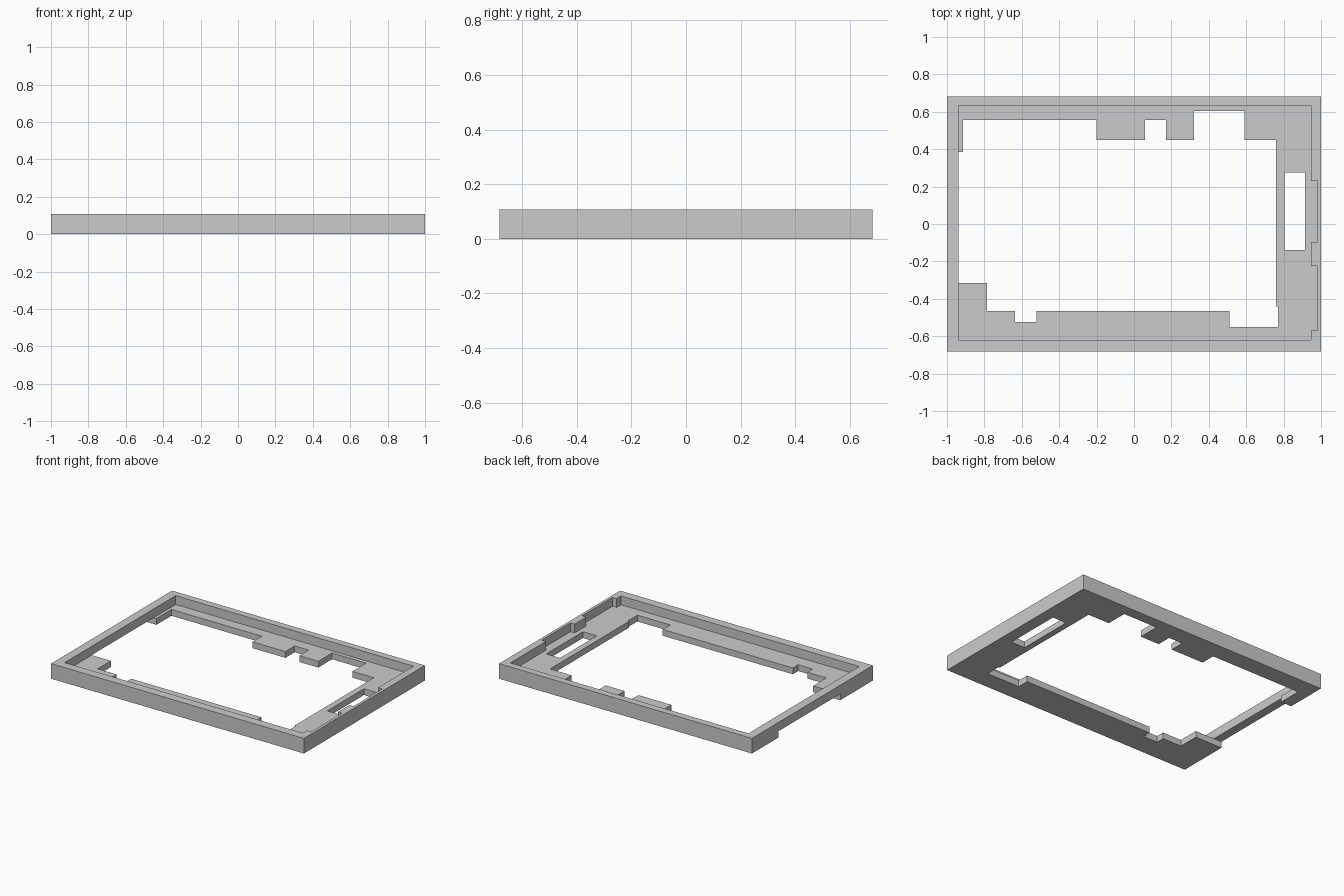
import bpy
import bmesh

default = bpy.data.objects.get("Cube")
if default:
    bpy.data.objects.remove(default, do_unlink=True)

HALF_Y = 0.683
HEIGHT = 0.108
FLOOR = 0.045
INNER_X = -0.937  # inner face of the -x wall

grey = bpy.data.materials.new("light grey")
grey.use_nodes = True
colour = (0.6, 0.6, 0.6, 1)
grey.diffuse_color = colour
grey.node_tree.nodes["Principled BSDF"].inputs["Base Color"].default_value = colour


def prism(name, outline, z0, z1):
    """Extrude a flat outline between two heights."""
    bm = bmesh.new()
    face = bm.faces.new([bm.verts.new((x, y, z0)) for x, y in outline])
    top = bmesh.ops.extrude_face_region(bm, geom=[face])["geom"]
    moved = [v for v in top if isinstance(v, bmesh.types.BMVert)]
    bmesh.ops.translate(bm, verts=moved, vec=(0, 0, z1 - z0))
    bmesh.ops.recalc_face_normals(bm, faces=bm.faces)
    mesh = bpy.data.meshes.new(name)
    bm.to_mesh(mesh)
    bm.free()
    mesh.materials.append(grey)
    obj = bpy.data.objects.new(name, mesh)
    bpy.context.collection.objects.link(obj)
    return obj


def rect(x0, x1, y0, y1):
    return [(x0, y0), (x1, y0), (x1, y1), (x0, y1)]


def cut(target, outline, z0, z1):
    """Subtract a prism and discard the cutter."""
    cutter = prism("cutter", outline, z0, z1)
    cutter.hide_render = True
    mod = target.modifiers.new("cut", 'BOOLEAN')
    mod.operation = 'DIFFERENCE'
    mod.solver = 'EXACT'
    mod.object = cutter
    bpy.context.view_layer.objects.active = target
    bpy.ops.object.modifier_apply(modifier=mod.name)
    bpy.data.objects.remove(cutter, do_unlink=True)


# Solid tray block
frame = prism("bezel_frame", rect(-1, 1, -HALF_Y, HALF_Y), 0, HEIGHT)

# Upper pocket, with two recesses in the +x wall
pocket = [(INNER_X, -0.62), (0.947, -0.62), (0.947, -0.57), (0.98, -0.57),
          (0.98, -0.225), (0.947, -0.225), (0.947, -0.095), (0.98, -0.095),
          (0.98, 0.23), (0.947, 0.23), (0.947, 0.633), (INNER_X, 0.633)]
cut(frame, pocket, FLOOR, HEIGHT + 0.1)

# Stepped opening right through the floor
opening = [(INNER_X, 0.385), (-0.915, 0.385), (-0.915, 0.555), (-0.2, 0.555),
           (-0.2, 0.45), (0.06, 0.45), (0.06, 0.555), (0.17, 0.555),
           (0.17, 0.45), (0.32, 0.45), (0.32, 0.605), (0.59, 0.605),
           (0.59, 0.45), (0.76, 0.45), (0.76, -0.44), (0.77, -0.44),
           (0.77, -0.55), (0.51, -0.55), (0.51, -0.465), (-0.52, -0.465),
           (-0.52, -0.525), (-0.635, -0.525), (-0.635, -0.465),
           (-0.785, -0.465), (-0.785, -0.315), (INNER_X, -0.315)]
cut(frame, opening, -0.1, FLOOR + 0.03)

# Gap under the -x wall, leading into the opening
cut(frame, rect(-1.1, -0.92, -0.315, 0.385), -0.1, FLOOR)

# Slot in the floor beside the +x wall
cut(frame, rect(0.804, 0.913, -0.14, 0.275), -0.1, FLOOR + 0.03)
